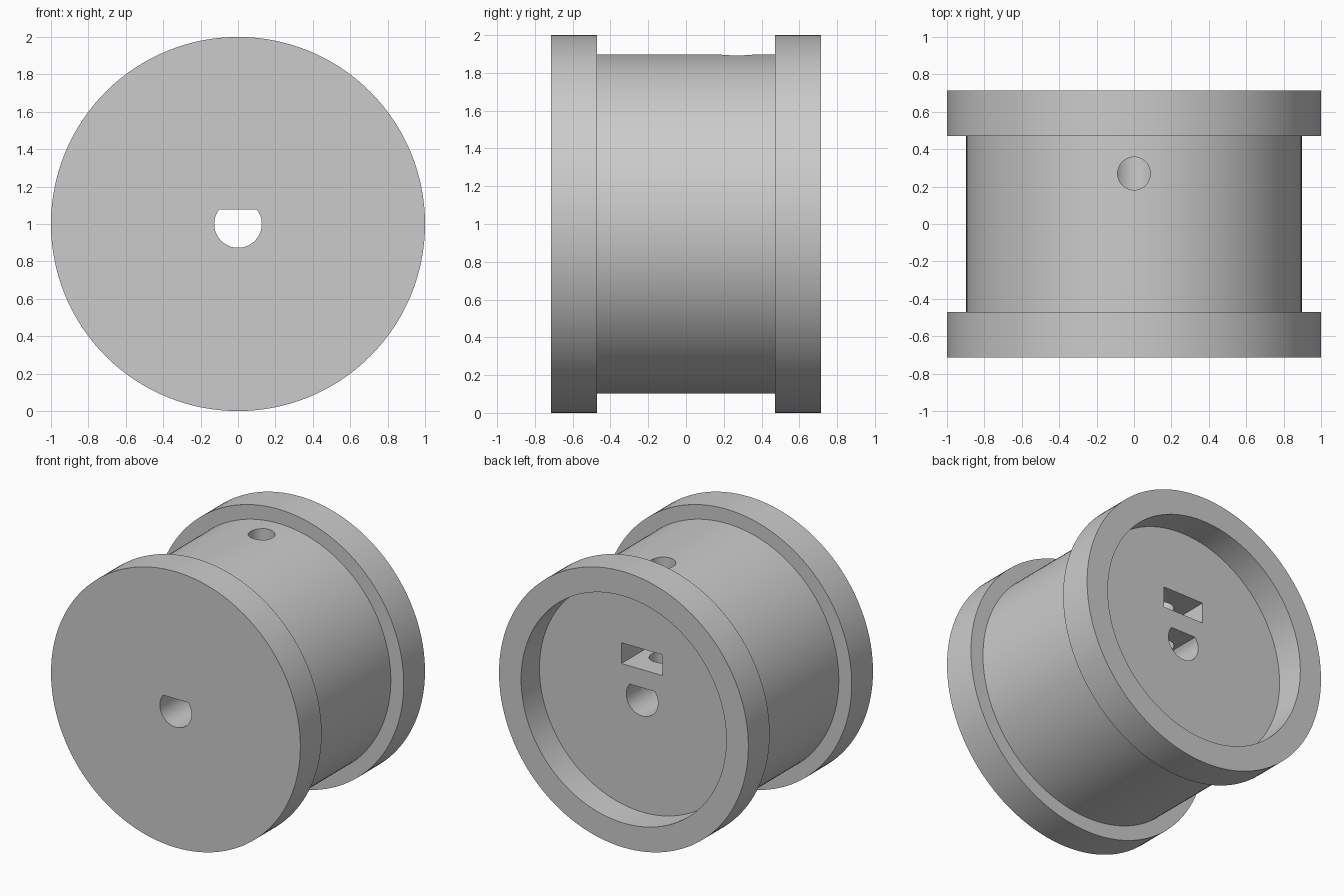
import bpy, bmesh, math
from mathutils import Matrix, Vector

cube = bpy.data.objects.get("Cube")
if cube:
    bpy.data.objects.remove(cube, do_unlink=True)

SEGMENTS = 128
AXIS_Z = 1.0

grey = bpy.data.materials.new("plain grey")
grey.use_nodes = True
colour = (0.6, 0.6, 0.6, 1)
grey.diffuse_color = colour
grey.node_tree.nodes["Principled BSDF"].inputs["Base Color"].default_value = colour


def make_object(name, bm):
    bmesh.ops.recalc_face_normals(bm, faces=bm.faces)
    mesh = bpy.data.meshes.new(name)
    bm.to_mesh(mesh)
    bm.free()
    mesh.materials.append(grey)
    obj = bpy.data.objects.new(name, mesh)
    bpy.context.collection.objects.link(obj)
    return obj


def lathe(name, profile):
    """Turn (radius, y) points about the axle line and cap both ends."""
    bm = bmesh.new()
    rings = []
    for r, y in profile:
        angles = [math.tau * i / SEGMENTS for i in range(SEGMENTS)]
        rings.append([bm.verts.new((r * math.cos(a), y, AXIS_Z + r * math.sin(a)))
                      for a in angles])
    for a, b in zip(rings, rings[1:]):
        for i in range(SEGMENTS):
            j = (i + 1) % SEGMENTS
            bm.faces.new((a[i], a[j], b[j], b[i]))
    bm.faces.new(rings[0])
    bm.faces.new(rings[-1])
    return make_object(name, bm)


def cut(target, cutter):
    cutter.hide_render = True
    mod = target.modifiers.new(cutter.name, "BOOLEAN")
    mod.operation = "DIFFERENCE"
    mod.solver = "EXACT"
    mod.object = cutter
    bpy.context.view_layer.objects.active = target
    bpy.ops.object.modifier_apply(modifier=mod.name)
    bpy.data.objects.remove(cutter, do_unlink=True)


# Flanged drum with a closed front and a recessed back
spool = lathe("flanged_wheel_hub", [
    (1.0, -0.714), (1.0, -0.47), (0.897, -0.47), (0.897, 0.47),
    (1.0, 0.47), (1.0, 0.714), (0.823, 0.714), (0.823, 0.503)])

# D-shaped axle bore through the whole length
bore_r, flat = 0.127, 0.078
start = math.asin(flat / bore_r)
sweep = math.pi + 2 * start
steps = 48
bm = bmesh.new()
outline = []
for i in range(steps + 1):
    a = math.pi - start + sweep * i / steps
    outline.append(bm.verts.new((bore_r * math.cos(a), -1, AXIS_Z + bore_r * math.sin(a))))
face = bm.faces.new(outline)
extruded = bmesh.ops.extrude_face_region(bm, geom=[face])["geom"]
bmesh.ops.translate(bm, vec=(0, 2, 0),
                    verts=[v for v in extruded if isinstance(v, bmesh.types.BMVert)])
cut(spool, make_object("axle_bore_cutter", bm))

# Rectangular nut pocket entered from the recess floor
low, high = Vector((-0.165, 0.105, 1.21)), Vector((0.165, 0.6, 1.36))
bm = bmesh.new()
bmesh.ops.create_cube(bm, size=1, matrix=Matrix.Translation((low + high) / 2)
                      @ Matrix.Diagonal((*(high - low), 1)))
cut(spool, make_object("nut_pocket_cutter", bm))

# Set-screw hole from the top of the drum down to the bore
bottom, top = AXIS_Z, 2.1
bm = bmesh.new()
bmesh.ops.create_cone(bm, cap_ends=True, segments=48, radius1=0.088, radius2=0.088,
                      depth=top - bottom,
                      matrix=Matrix.Translation((0, 0.27, (bottom + top) / 2)))
cut(spool, make_object("set_screw_cutter", bm))

# Smooth round walls, crisp rims
bpy.ops.object.select_all(action="DESELECT")
spool.select_set(True)
bpy.context.view_layer.objects.active = spool
bpy.ops.object.shade_smooth_by_angle(angle=math.radians(30))
